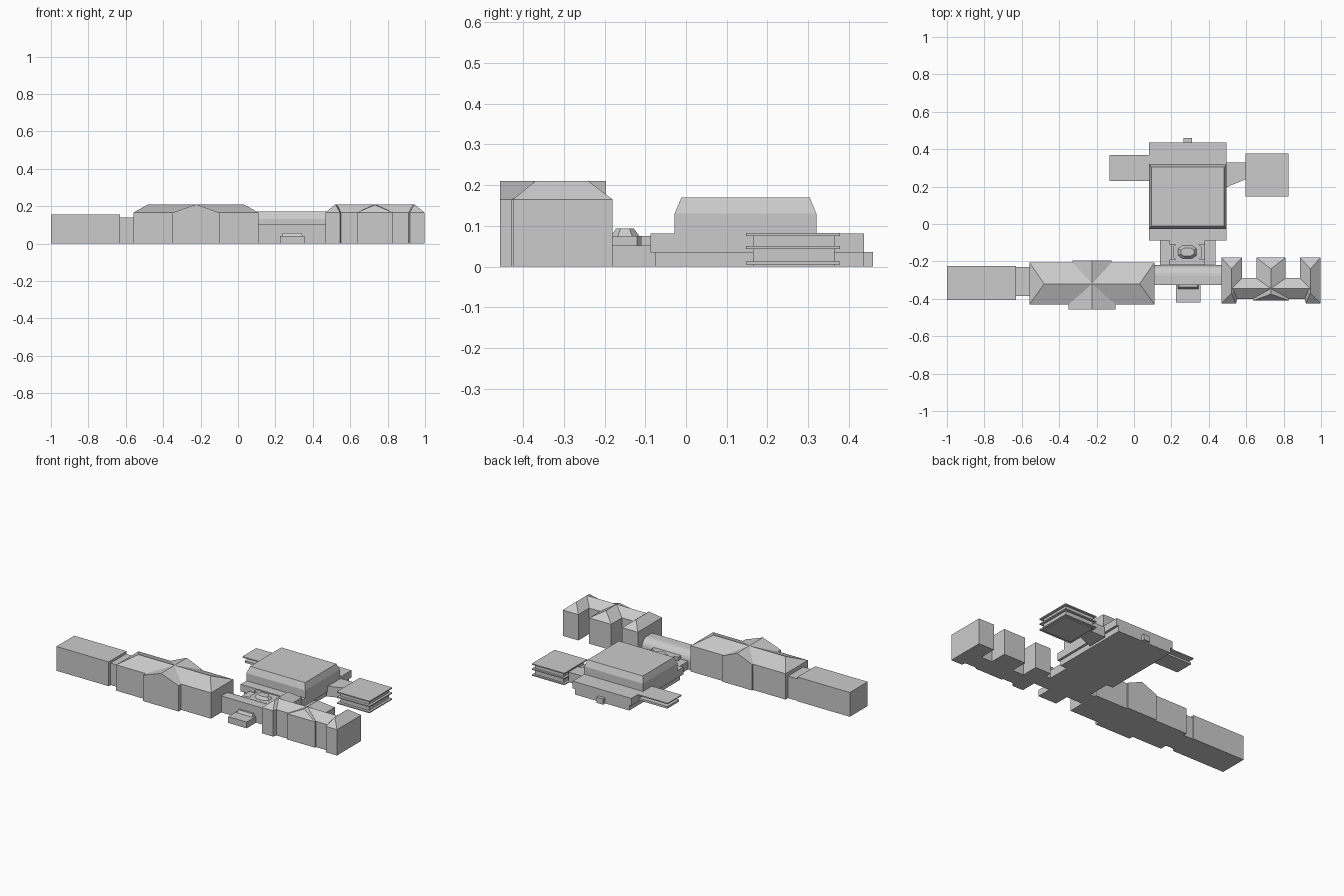
import bpy, bmesh, math


def hull(name, pts):
    """Convex solid around the given points."""
    bm = bmesh.new()
    for p in pts:
        bm.verts.new(p)
    res = bmesh.ops.convex_hull(bm, input=bm.verts[:])
    loose = [v for v in bm.verts if not v.link_faces]
    bmesh.ops.delete(bm, geom=loose, context='VERTS')
    bmesh.ops.dissolve_limit(bm, angle_limit=0.01, verts=bm.verts[:], edges=bm.edges[:])
    bmesh.ops.recalc_face_normals(bm, faces=bm.faces[:])
    me = bpy.data.meshes.new(name)
    bm.to_mesh(me)
    bm.free()
    ob = bpy.data.objects.new(name, me)
    bpy.context.collection.objects.link(ob)
    return ob


def rect(x0, x1, y0, y1):
    return [(x0, y0), (x1, y0), (x1, y1), (x0, y1)]


def block(name, plan, z0, z1, ridge=()):
    """Extruded convex plan, optionally topped by a roof up to ridge points."""
    return hull(name, [(x, y, z) for x, y in plan for z in (z0, z1)] + list(ridge))


def box(name, x0, x1, y0, y1, z0, z1):
    return block(name, rect(x0, x1, y0, y1), z0, z1)


EAVE, TOP = 0.165, 0.21

# Left range: plain annex, link, and hipped main building with cross gable
box("left_annex", -1, -0.63, -0.405, -0.225, 0, 0.155)
box("annex_link", -0.63, -0.56, -0.385, -0.23, 0, 0.14)
block("left_building", rect(-0.56, 0.11, -0.43, -0.205), 0, EAVE,
      [(-0.48, -0.32, TOP), (0.03, -0.32, TOP)])
block("front_gable_bay", rect(-0.35, -0.10, -0.457, -0.32), 0, EAVE,
      [(-0.224, -0.457, TOP), (-0.224, -0.32, TOP)])
block("rear_gable_bay", rect(-0.33, -0.12, -0.32, -0.196), 0, EAVE,
      [(-0.224, -0.32, TOP), (-0.224, -0.196, TOP)])

# Right range: hipped spine with three wings towards the rear
block("right_spine", rect(0.50, 0.96, -0.40, -0.29), 0, EAVE,
      [(0.52, -0.345, TOP), (0.945, -0.345, TOP)])
CX = 0.732
for s, side in ((-1, "left"), (1, "right")):
    plan = [(CX + s * dx, y) for dx, y in
            ((0.187, -0.425), (0.265, -0.425), (0.265, -0.18), (0.155, -0.18), (0.155, -0.31))]
    block(side + "_end_wing", plan, 0, EAVE,
          [(CX + s * 0.211, -0.37, TOP), (CX + s * 0.211, -0.24, TOP)])
block("middle_wing", rect(0.655, 0.81, -0.345, -0.18), 0, EAVE,
      [(CX, -0.345, TOP), (CX, -0.24, TOP)])
block("right_front_bay", rect(0.635, 0.83, -0.41, -0.345), 0, EAVE,
      [(CX, -0.375, 0.207), (CX, -0.345, TOP)])

# Central link: straight front, roof curving down at the rear
prof = [(-0.325, 0), (-0.325, 0.105)]
prof += [(-0.275 + 0.055 * math.sin(a), 0.05 + 0.055 * math.cos(a))
         for a in [i * math.pi / 12 for i in range(7)]] + [(-0.22, 0)]
hull("central_link", [(x, y, z) for x in (0.11, 0.47) for y, z in prof])
box("entrance_porch", 0.225, 0.355, -0.42, -0.325, 0, 0.04)
block("porch_roof", rect(0.235, 0.345, -0.347, -0.325), 0.03, 0.04,
      [(0.24, -0.325, 0.056), (0.34, -0.325, 0.056), (0.24, -0.337, 0.056), (0.34, -0.337, 0.056)])

# Forecourt between link and hall, with raised octagon and lantern
box("court_base", 0.14, 0.435, -0.26, -0.075, 0, 0.035)
box("court_left_roof", 0.14, 0.20, -0.22, -0.085, 0.035, 0.052)
box("court_right_roof", 0.375, 0.435, -0.22, -0.085, 0.035, 0.052)
box("court_rear_roof", 0.19, 0.38, -0.11, -0.085, 0.035, 0.075)
box("court_front_roof", 0.19, 0.38, -0.22, -0.19, 0.035, 0.075)


def octagon(rx, ry, z):
    k = 0.5
    return [(0.285 + rx * a, -0.15 + ry * b, z) for a, b in
            ((1, k), (k, 1), (-k, 1), (-1, k), (-1, -k), (-k, -1), (k, -1), (1, -k))]


hull("court_drum", octagon(0.075, 0.06, 0.03) + octagon(0.075, 0.06, 0.075))
hull("lantern", octagon(0.05, 0.035, 0.075) + octagon(0.035, 0.022, 0.093))

# Large hall: inset ground storey, upper storey, tall volume with tapered roof
box("hall_ground_storey", 0.095, 0.48, -0.075, 0.437, 0, 0.037)
box("hall_upper_storey", 0.08, 0.495, -0.087, 0.437, 0.035, 0.081)
block("hall_volume", rect(0.08, 0.495, -0.028, 0.32), 0.08, 0.13,
      [(x, y, 0.17) for x in (0.093, 0.482) for y in (-0.011, 0.304)])
box("rear_door", 0.265, 0.31, 0.43, 0.459, 0, 0.036)

# Layered pavilion to the right of the hall
box("pavilion_core", 0.61, 0.81, 0.165, 0.365, 0, 0.078)
for i, z in enumerate((0.005, 0.043, 0.075)):
    box("pavilion_slab_%d" % i, 0.595, 0.825, 0.148, 0.378, z, z + 0.007)
block("pavilion_passage", [(0.49, 0.195), (0.60, 0.24), (0.60, 0.33), (0.49, 0.33)], 0.005, 0.07)

# Thin canopies to the left of the hall
box("left_canopy", -0.13, 0.085, 0.23, 0.37, 0.074, 0.081)
box("left_terrace", -0.12, 0.10, 0.24, 0.36, 0.04, 0.053)
